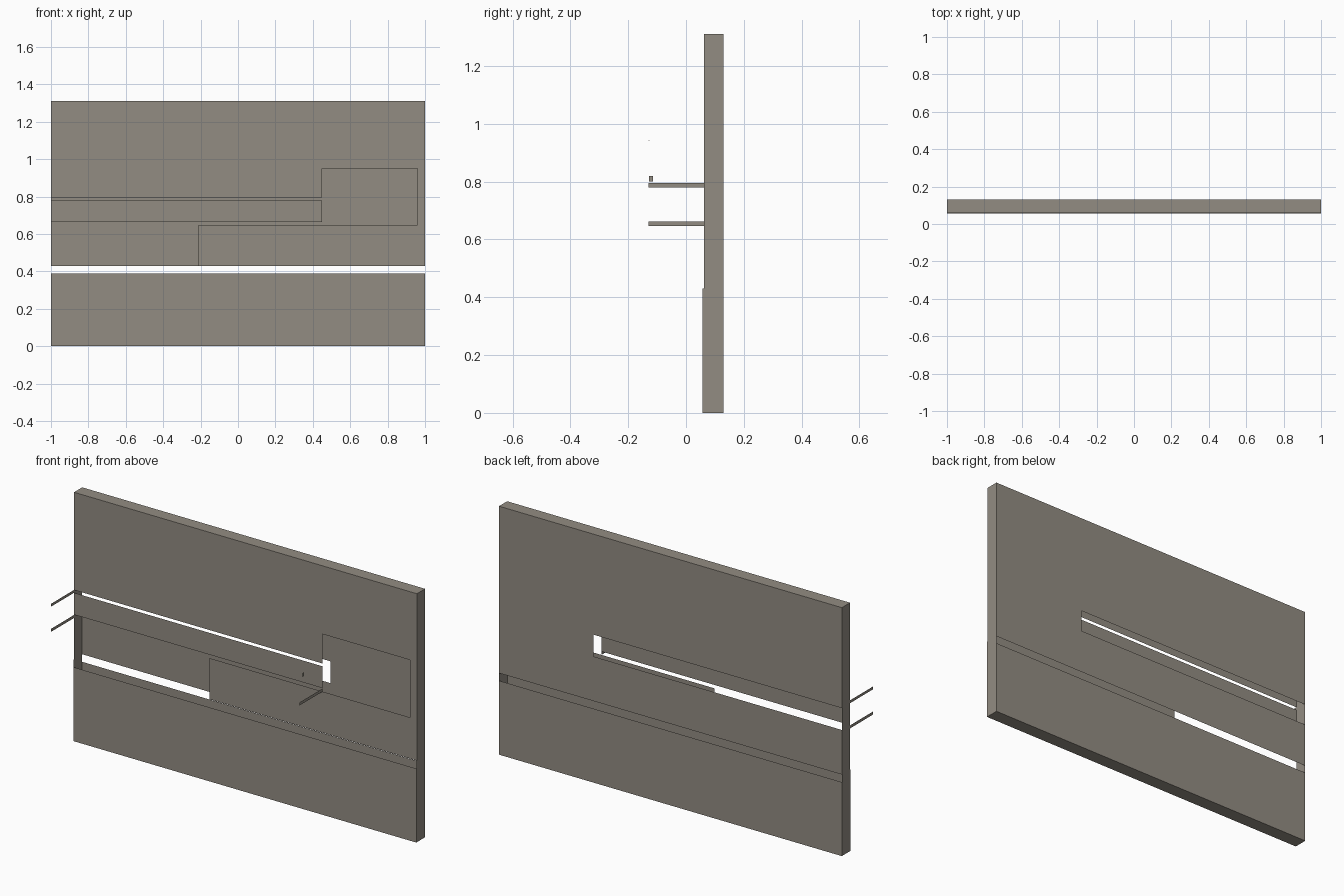
import bpy, bmesh, math

if "Cube" in bpy.data.objects:
    bpy.data.objects.remove(bpy.data.objects["Cube"])

stone = bpy.data.materials.new("warm_grey")
stone.diffuse_color = (0.29, 0.265, 0.225, 1)
stone.use_nodes = True
stone.node_tree.nodes["Principled BSDF"].inputs["Base Color"].default_value = stone.diffuse_color

FRONT, LOW_FRONT, BACK = 0.062, 0.057, 0.13
TOP, GAP_TOP, GAP_LOW = 1.31, 0.43, 0.39


def finish(name, bm):
    mesh = bpy.data.meshes.new(name)
    bm.to_mesh(mesh)
    bm.free()
    mesh.materials.append(stone)
    obj = bpy.data.objects.new(name, mesh)
    bpy.context.collection.objects.link(obj)


def quad(name, corners):
    bm = bmesh.new()
    bm.faces.new([bm.verts.new(c) for c in corners])
    finish(name, bm)


def side_strip(name, x, y0, y1, z0, z1):
    quad(name, [(x, y0, z0), (x, y1, z0), (x, y1, z1), (x, y0, z1)])


def level_sheet(name, y0, y1, z):
    quad(name, [(-1, y0, z), (1, y0, z), (1, y1, z), (-1, y1, z)])


def wall_sheet(name, y, z0, z1, holes=()):
    """Upright sheet cut by rectangular holes (x0, x1, z0, z1)."""
    xs = sorted({-1, 1} | {v for h in holes for v in h[:2]})
    zs = sorted({z0, z1} | {v for h in holes for v in h[2:]})
    bm = bmesh.new()
    for xa, xb in zip(xs, xs[1:]):
        for za, zb in zip(zs, zs[1:]):
            cx, cz = (xa + xb) / 2, (za + zb) / 2
            if any(h[0] < cx < h[1] and h[2] < cz < h[3] for h in holes):
                continue
            c = [(xa, y, za), (xb, y, za), (xb, y, zb), (xa, y, zb)]
            if y == BACK:
                c.reverse()
            bm.faces.new([bm.verts.new(p) for p in c])
    bmesh.ops.remove_doubles(bm, verts=bm.verts, dist=1e-5)
    bmesh.ops.dissolve_limit(bm, angle_limit=0.01, verts=bm.verts, edges=bm.edges)
    finish(name, bm)


# Upper front sheet: two slits, a window and a low opening
wall_sheet("upper_front", FRONT, GAP_TOP, TOP, [
    (-1, 0.45, 0.78, 0.795),
    (-1, 0.45, 0.647, 0.665),
    (0.45, 0.96, 0.647, 0.95),
    (-1, -0.21, GAP_TOP, 0.647)])
# Upper back sheet: one long slot
wall_sheet("upper_back", BACK, GAP_TOP, TOP, [(-1, 0.45, 0.665, 0.78)])

# Lower wall
wall_sheet("lower_front", LOW_FRONT, 0, GAP_LOW)
wall_sheet("lower_back", BACK, 0, GAP_LOW)

# Top and bottom closures
level_sheet("wall_top", FRONT, BACK, TOP)
level_sheet("wall_bottom", LOW_FRONT, BACK, 0)

# End caps
for x, side in ((-1, "left"), (1, "right")):
    side_strip(side + "_cap_upper", x, FRONT, BACK, GAP_TOP, TOP)
    side_strip(side + "_cap_lower", x, LOW_FRONT, BACK, 0, GAP_TOP)

# Thin fins reaching forward
side_strip("fin_left_upper", -1, -0.13, FRONT, 0.78, 0.795)
side_strip("fin_left_lower", -1, -0.13, FRONT, 0.647, 0.663)
side_strip("fin_middle", 0.45, -0.13, FRONT, 0.647, 0.663)
side_strip("small_tab", 0.465, -0.128, -0.114, 0.80, 0.82)
side_strip("tiny_tab", 0.46, -0.13, -0.127, 0.94, 0.943)
